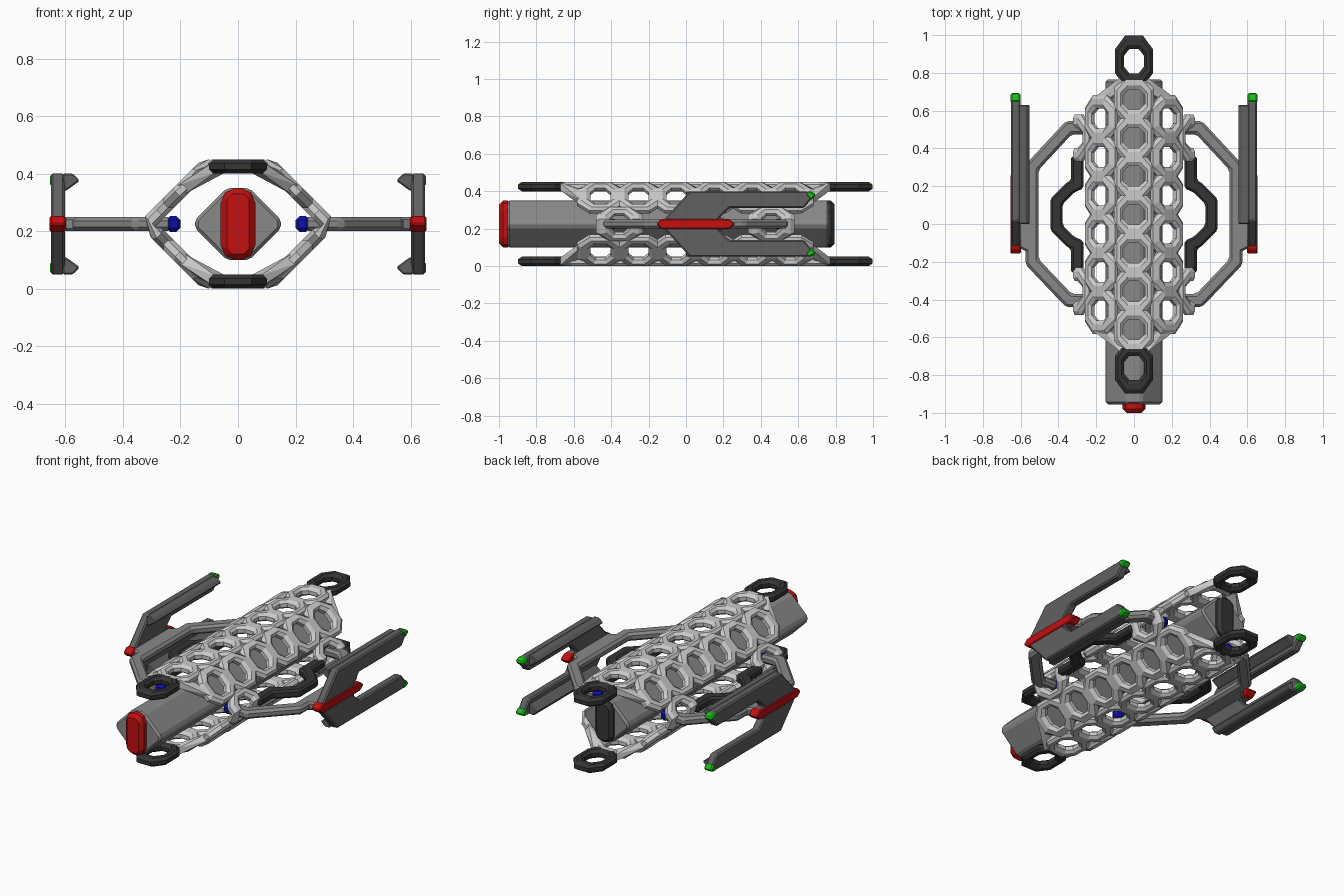
import bpy, bmesh, math
from mathutils import Vector

if "Cube" in bpy.data.objects:
    bpy.data.objects.remove(bpy.data.objects["Cube"])

MID, YC, P = 0.225, 0.05, 0.203      # mid height, lattice centre, cell pitch


def material(name, c):
    m = bpy.data.materials.new(name)
    m.diffuse_color = (*c, 1)
    m.use_nodes = True
    m.node_tree.nodes["Principled BSDF"].inputs["Base Color"].default_value = m.diffuse_color
    return m


RED = material("red", (0.55, 0.005, 0.005))
BLUE = material("blue", (0.005, 0.005, 0.45))
GREEN = material("green", (0.01, 0.5, 0.01))
BLACK = material("black", (0.035, 0.035, 0.035))
DARK = material("dark_grey", (0.12, 0.12, 0.12))
MEDIUM = material("medium_grey", (0.25, 0.25, 0.25))


def finish(bm, name, mat):
    bmesh.ops.recalc_face_normals(bm, faces=bm.faces)
    me = bpy.data.meshes.new(name)
    bm.to_mesh(me)
    bm.free()
    ob = bpy.data.objects.new(name, me)
    bpy.context.collection.objects.link(ob)
    if mat:
        me.materials.append(mat)
    return ob


def prism(name, pts, axis, lo, hi, mat=None, bevel=0.0, sx=1, sz=1):
    """Extrude a 2D outline along an axis, optionally flipped in x or z."""
    bm = bmesh.new()
    put = {"x": lambda a, b, t: (t, a, b), "y": lambda a, b, t: (a, t, b),
           "z": lambda a, b, t: (a, b, t)}[axis]
    rows = []
    for t in (lo, hi):
        row = []
        for a, b in pts:
            x, y, z = put(a, b, t)
            row.append(bm.verts.new((x * sx, y, MID + (z - MID) * sz)))
        rows.append(row)
        bm.faces.new(row)
    n = len(pts)
    for i in range(n):
        j = (i + 1) % n
        bm.faces.new((rows[0][i], rows[0][j], rows[1][j], rows[1][i]))
    bmesh.ops.recalc_face_normals(bm, faces=bm.faces)
    if bevel:
        bmesh.ops.bevel(bm, geom=bm.edges[:], offset=bevel, segments=1,
                        affect="EDGES", clamp_overlap=True)
    return finish(bm, name, mat)


def ribbon(path, w):
    """Outline of a flat strip of width w along an open 2D path."""
    pts = [Vector(p) for p in path]
    left, right = [], []
    for i, p in enumerate(pts):
        d0 = (p - pts[i - 1]).normalized() if i else (pts[1] - p).normalized()
        d1 = (pts[i + 1] - p).normalized() if i < len(pts) - 1 else d0
        n0, n1 = Vector((-d0.y, d0.x)), Vector((-d1.y, d1.x))
        m = (n0 + n1).normalized()
        m *= w / 2 / m.dot(n0)
        left.append(p + m)
        right.append(p - m)
    return left + right[::-1]


# folded shell: flat top, 45 degree slope, ridge at mid height
FOLD, SLOPE, EQ = 0.115, 0.27, 0.395


def shell(u, h):
    if u < 0:
        x, z = shell(-u, h)
        return -x, z
    if u > EQ:
        x, z = shell(2 * EQ - u, h)
        return x, 2 * MID - z
    if u <= FOLD:
        return u, 0.425 + h
    s, q = min(u - FOLD, SLOPE), math.sqrt(0.5)
    return FOLD + (s + h) * q, 0.425 + (h - s) * q


def add_loop(bm, u0, y0, outline, sx, sz):
    """Sweep a chamfered section around a cell outline wrapped on the shell."""
    wid, c, h = 0.048, 0.014, 0.025
    sec = [(0, -h + c), (0, h - c), (c, h), (wid - c, h),
           (wid, h - c), (wid, c - h), (wid - c, -h), (c, -h)]
    loops = []
    for d, hh in sec:
        loop = []
        for du, dy in outline(d):
            x, z = shell(u0 + du, hh)
            loop.append(bm.verts.new((x * sx, y0 + dy, MID + (z - MID) * sz)))
        loops.append(loop)
    n = len(loops[0])
    for s in range(8):
        a, b = loops[s], loops[(s + 1) % 8]
        for i in range(n):
            j = (i + 1) % n
            bm.faces.new((a[i], a[j], b[j], b[i]))


def add_ring(bm, u0, y0, ou, oy, sx, sz):
    """Octagonal cell, with a ridge point halfway along its end bars."""
    def outline(d):
        a, b, k = ou - d, oy - d * 1.5, 0.47
        half = [(a, -b * k), (a, b * k), (a * k, b), (0, b), (-a * k, b)]
        return half + [(-u, -v) for u, v in half]
    # the last point of each half is kept once per side
    def clean(d):
        pts = outline(d)
        return pts[:5] + [(-pts[1][0], pts[1][1])] + \
            [(-pts[1][0], -pts[1][1])] + [(-x, -y) for x, y in pts[2:5]]
    add_loop(bm, u0, y0, clean, sx, sz)


# lattice shell of octagonal cells
lattice = bmesh.new()
for sz in (1, -1):
    for k in range(-3, 4):
        add_ring(lattice, 0, YC + P * k, 0.105, 0.125, 1, sz)
    for sx in (1, -1):
        for k in range(-3, 3):
            add_ring(lattice, EQ / 2, YC + P * (k + 0.5), 0.11, 0.125, sx, sz)
for sx in (1, -1):
    for k in (-2, 2):
        add_ring(lattice, EQ, YC + P * k, 0.115, 0.125, sx, 1)
finish(lattice, "lattice_shell", None)

# diagonal braces from the last centre cell to the last slope cell
for sx, side in ((1, "right"), (-1, "left")):
    for sz, lv in ((1, "upper"), (-1, "lower")):
        for sy, end in ((1, "rear"), (-1, "front")):
            bm = bmesh.new()
            for u, y in ((0.06, 0.70), (0.21, 0.60)):
                for du, h in ((-0.018, -0.02), (-0.018, 0.02), (0.018, 0.02), (0.018, -0.02)):
                    x, z = shell(u + du, h)
                    bm.verts.new((x * sx, YC + sy * (y + du * 1.2), MID + (z - MID) * sz))
            bmesh.ops.convex_hull(bm, input=bm.verts[:])
            finish(bm, f"{side}_{lv}_{end}_brace", None)

# black end rings
for k, end in ((-4, "front"), (4, "rear")):
    for sz, lv in ((1, "upper"), (-1, "lower")):
        bm = bmesh.new()
        add_ring(bm, 0, YC + P * k, 0.1, 0.136, 1, sz)
        finish(bm, f"{lv}_{end}_ring", BLACK)

# central hull with end caps
core = [(0.15, 0.21), (0.15, 0.24), (0.04, 0.35), (-0.04, 0.35),
        (-0.15, 0.24), (-0.15, 0.21), (-0.04, 0.1), (0.04, 0.1)]
prism("core_hull", core, "y", -0.955, 0.765, MEDIUM, 0.012)
cap = [(0.06, 0.13), (0.06, 0.32), (0.03, 0.35), (-0.03, 0.35),
       (-0.06, 0.32), (-0.06, 0.13), (-0.03, 0.1), (0.03, 0.1)]
prism("nose_cap", cap, "y", -1.0, -0.93, RED, 0.022)
prism("rear_cap", cap, "y", 0.735, 0.795, BLACK, 0.02)

# side parts
arm = [(0.23, 0.51), (0.345, 0.51), (0.54, 0.3), (0.54, -0.2),
       (0.345, -0.405), (0.23, -0.405)]
handle = [(0.3, 0.36), (0.3, 0.21), (0.335, 0.195), (0.41, 0.12), (0.41, -0.02),
          (0.335, -0.095), (0.3, -0.11), (0.3, -0.26)]
wing = [(-0.14, MID), (0.02, 0.4), (0.65, 0.4), (0.675, 0.365), (0.63, 0.31),
        (0.23, 0.31), (0.18, 0.26), (0.25, 0.24), (0.25, MID)]
hook = [(0.55, 0.375), (0.573, 0.4), (0.61, 0.4), (0.61, 0.34), (0.598, 0.34)]
tip = [(0.645, 0.4), (0.665, 0.4), (0.695, 0.385), (0.69, 0.37), (0.665, 0.352), (0.64, 0.38)]
strip = [(-0.16, MID), (-0.13, 0.252), (0.23, 0.252), (0.265, MID),
         (0.23, 0.198), (-0.13, 0.198)]
for sx, side in ((1, "right"), (-1, "left")):
    prism(f"{side}_arm", ribbon(arm, 0.07), "z", 0.2, 0.25, MEDIUM, 0.014, sx)
    prism(f"{side}_handle", ribbon(handle, 0.065), "z", 0.2, 0.25, BLACK, 0.014, sx)
    prism(f"{side}_wing_strip", strip, "x", 0.598, 0.655, RED, 0.006, sx)
    # short pylon tying the arm to the wing
    prism(f"{side}_wing_pylon", [(0.54, -0.16), (0.62, -0.12), (0.62, 0.2), (0.54, 0.26)],
          "z", 0.2, 0.25, MEDIUM, 0.01, sx)
    for y, end in ((0.51, "rear"), (-0.405, "front")):
        nub = [(0.2, y - 0.02), (0.2, y + 0.02), (0.22, y + 0.037),
               (0.25, y + 0.037), (0.25, y - 0.037), (0.22, y - 0.037)]
        prism(f"{side}_{end}_arm_tip", nub, "z", 0.198, 0.252, BLUE, 0.014, sx)
    for sz, lv in ((1, "upper"), (-1, "lower")):
        prism(f"{side}_{lv}_wing", wing, "x", 0.602, 0.65, DARK, 0.014, sx, sz)
        prism(f"{side}_{lv}_wing_hook", hook, "y", 0.0, 0.63, DARK, 0.005, sx, sz)
        prism(f"{side}_{lv}_wing_tip", tip, "x", 0.602, 0.653, GREEN, 0.012, sx, sz)
